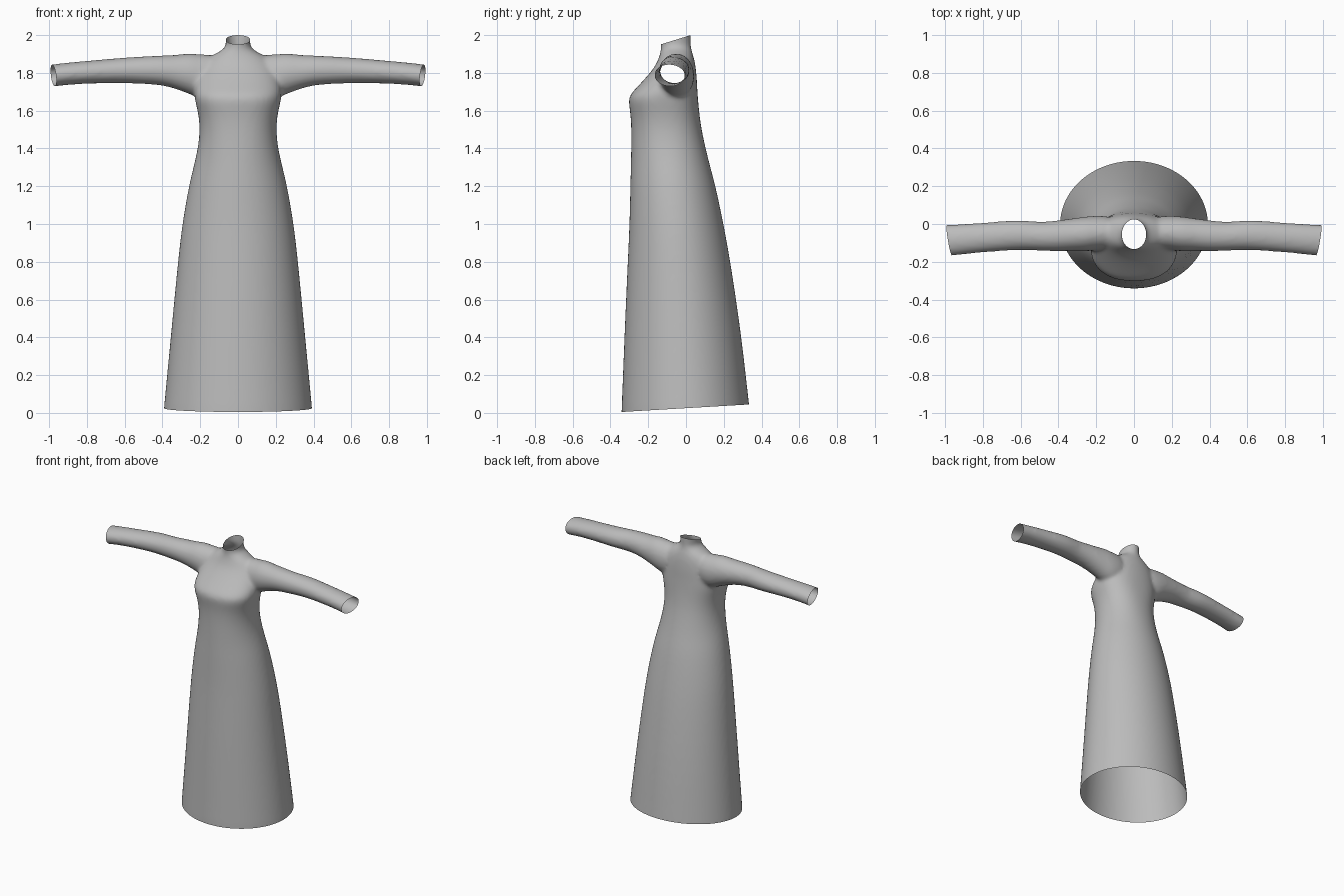
import bpy, bmesh
from math import cos, sin, pi
from mathutils import Vector

cube = bpy.data.objects.get("Cube")
if cube:
    bpy.data.objects.remove(cube)

SIDES = 32


def power(v, n):
    return abs(v) ** (2 / n) * (1 if v >= 0 else -1)


def loft(bm, rings):
    """Skin a closed tube through a list of point rings."""
    loops = [[bm.verts.new(p) for p in ring] for ring in rings]
    for a, b in zip(loops, loops[1:]):
        for i in range(SIDES):
            j = (i + 1) % SIDES
            bm.faces.new((a[i], a[j], b[j], b[i]))
    bm.faces.new(loops[0][::-1])
    bm.faces.new(loops[-1])


def body_ring(z, half, front, back, n):
    mid, depth = (front + back) / 2, (back - front) / 2
    angles = [2 * pi * i / SIDES for i in range(SIDES)]
    return [Vector((half * power(cos(a), n), mid + depth * power(sin(a), n), z)) for a in angles]


def sleeve_ring(side, x, front, back, low, high):
    angles = [2 * pi * i / SIDES for i in range(SIDES)]
    return [Vector((side * x, (front + back) / 2 + (back - front) / 2 * cos(a),
                    (low + high) / 2 + (high - low) / 2 * sin(a))) for a in angles]


# Skirt, bodice and collar: height, half width, front, back, squareness
body = [
    (-.15, .41, -.352, .36, 2), (0, .397, -.343, .34, 2), (.4, .358, -.328, .297, 2),
    (.8, .32, -.31, .237, 2), (1.0, .297, -.3, .2, 2), (1.2, .262, -.296, .158, 2),
    (1.3, .237, -.293, .13, 2), (1.4, .213, -.291, .105, 2.1), (1.5, .202, -.29, .083, 2.2),
    (1.58, .21, -.294, .072, 2.3), (1.64, .225, -.304, .066, 2.4), (1.68, .232, -.302, .063, 2.4),
    (1.72, .232, -.264, .06, 2.3), (1.77, .222, -.217, .058, 2.2), (1.83, .2, -.166, .052, 2.1),
    (1.87, .17, -.148, .045, 2), (1.9, .125, -.137, .036, 2), (1.93, .066, -.132, .027, 2),
    (1.96, .063, -.136, .025, 2), (2.0, .069, -.14, .026, 2), (2.1, .075, -.15, .027, 2),
]
# Sleeve: distance out, front, back, underside, top
sleeve = [
    (.08, -.13, .04, 1.67, 1.9), (.2, -.14, .045, 1.662, 1.895), (.25, -.145, .04, 1.685, 1.907),
    (.32, -.142, .03, 1.712, 1.895), (.4, -.145, .02, 1.735, 1.893), (.5, -.142, .007, 1.742, 1.887),
    (.6, -.136, .025, 1.745, 1.882), (.75, -.146, .01, 1.745, 1.868), (.9, -.16, 0, 1.738, 1.855),
    (.97, -.17, -.003, 1.727, 1.846), (1.12, -.18, -.01, 1.715, 1.83),
]

bm = bmesh.new()
loft(bm, [body_ring(*row) for row in body])
for side in (-1, 1):
    loft(bm, [sleeve_ring(side, *row) for row in sleeve])
bmesh.ops.recalc_face_normals(bm, faces=bm.faces)
mesh = bpy.data.meshes.new("dress")
bm.to_mesh(mesh)
bm.free()
dress = bpy.data.objects.new("dress", mesh)
bpy.context.collection.objects.link(dress)
bpy.context.view_layer.objects.active = dress
dress.select_set(True)

# Round the tubes, fuse them into one skin and soften the armholes
subsurf = dress.modifiers.new("round", 'SUBSURF')
subsurf.levels = 2
fuse = dress.modifiers.new("fuse", 'REMESH')
fuse.mode = 'VOXEL'
fuse.voxel_size = .012
soften = dress.modifiers.new("soften", 'SMOOTH')
soften.factor = .5
soften.iterations = 8
for name in ("round", "fuse", "soften"):
    bpy.ops.object.modifier_apply(modifier=name)

# Trim hem, collar and cuffs to open edges
cuts = [((0, 0, .025), (0, .059, -1)), ((0, .025, 2), (0, -.31, 1))]
cuts += [((s * .977, -.085, 1.785), (s, -.17, -.13)) for s in (-1, 1)]
bm = bmesh.new()
bm.from_mesh(dress.data)
for point, normal in cuts:
    bmesh.ops.bisect_plane(bm, geom=bm.verts[:] + bm.edges[:] + bm.faces[:], dist=1e-5,
                           plane_co=point, plane_no=Vector(normal).normalized(), clear_outer=True)
bm.to_mesh(dress.data)
bm.free()

# Plain grey cloth
cloth = bpy.data.materials.new("grey cloth")
cloth.use_nodes = True
grey = (.5, .5, .5, 1)
cloth.diffuse_color = grey
cloth.node_tree.nodes["Principled BSDF"].inputs["Base Color"].default_value = grey
dress.data.materials.clear()
dress.data.materials.append(cloth)
bpy.ops.object.shade_smooth()
